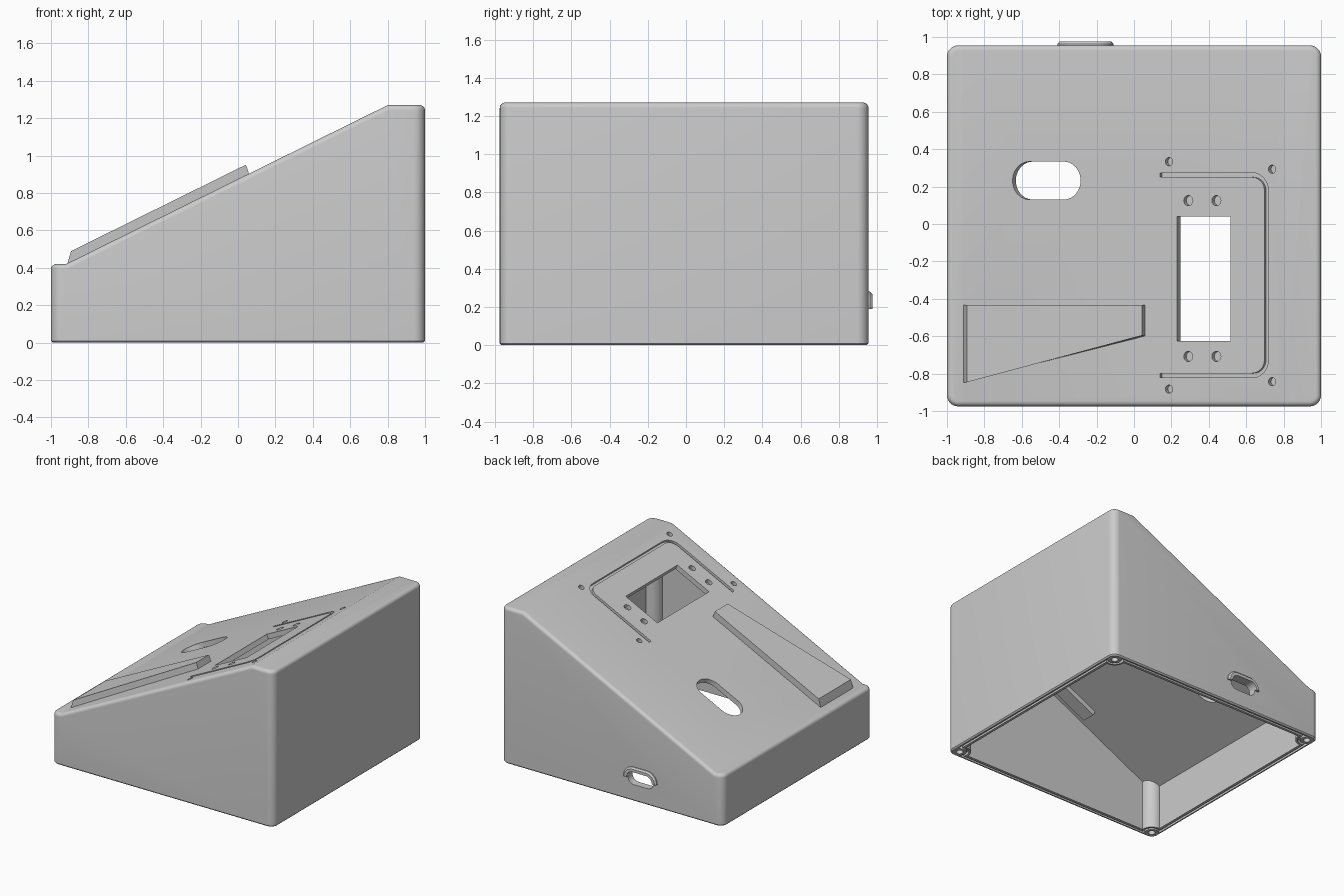
import bpy, bmesh
from math import sin, cos, pi, atan2, radians
from mathutils import Matrix, Vector

if "Cube" in bpy.data.objects:
    bpy.data.objects.remove(bpy.data.objects["Cube"])

K = (1.27 - 0.42) / (0.80 + 0.92)            # rise of the sloped panel
TH = atan2(1.27 - 0.42, 0.80 + 0.92)
C, S = cos(TH), sin(TH)
YC = -0.01                                    # middle of the shell in y
FLAT = Matrix.Identity(4)
SIDE = Matrix(((1, 0, 0, 0), (0, 0, 1, 0), (0, 1, 0, 0), (0, 0, 0, 1)))   # (x, z) profile along y
SLOPE = Matrix(((C, 0, -S, 0), (0, 1, 0, 0), (S, 0, C, 0.42 + 0.92 * K), (0, 0, 0, 1)))


def finish(name, bm):
    bmesh.ops.recalc_face_normals(bm, faces=bm.faces)
    me = bpy.data.meshes.new(name)
    bm.to_mesh(me)
    bm.free()
    ob = bpy.data.objects.new(name, me)
    bpy.context.collection.objects.link(ob)
    return ob


def prism_bm(pts, lo, hi, m):
    bm = bmesh.new()
    a = [bm.verts.new(m @ Vector((p[0], p[1], lo))) for p in pts]
    b = [bm.verts.new(m @ Vector((p[0], p[1], hi))) for p in pts]
    bm.faces.new(a)
    bm.faces.new(b)
    n = len(pts)
    for i in range(n):
        bm.faces.new((a[i], a[(i + 1) % n], b[(i + 1) % n], b[i]))
    bmesh.ops.recalc_face_normals(bm, faces=bm.faces)
    return bm


def prism(name, pts, lo, hi, m=FLAT):
    return finish(name, prism_bm(pts, lo, hi, m))


def arc(cx, cy, r, a0, a1, n=12):
    return [(cx + r * cos(radians(a0 + (a1 - a0) * i / n)),
             cy + r * sin(radians(a0 + (a1 - a0) * i / n))) for i in range(n + 1)]


def circle(cx, cy, r, n=32):
    return arc(cx, cy, r, 0, 360, n)[:-1]


def stadium(x0, x1, cy, r):
    return arc(x1 - r, cy, r, -90, 90) + arc(x0 + r, cy, r, 90, 270)


def strip(name, path, w, lo, hi, m=FLAT, closed=False):
    """Groove-shaped solid that follows a path."""
    p = [Vector(q) for q in path]
    n = len(p)
    bm = bmesh.new()
    rings = []
    for i in range(n):
        d0 = (p[i] - p[i - 1]).normalized() if closed or i else (p[1] - p[0]).normalized()
        d1 = (p[(i + 1) % n] - p[i]).normalized() if closed or i < n - 1 else d0
        t = (d0 + d1).normalized()
        nv = Vector((-t.y, t.x)) * (w / 2 / max(t.dot(d1), 0.5))
        rings.append([bm.verts.new(m @ Vector((q.x, q.y, z)))
                      for q, z in ((p[i] - nv, lo), (p[i] + nv, lo), (p[i] + nv, hi), (p[i] - nv, hi))])
    for i in range(n if closed else n - 1):
        a, b = rings[i], rings[(i + 1) % n]
        for k in range(4):
            bm.faces.new((a[k], a[(k + 1) % 4], b[(k + 1) % 4], b[k]))
    if not closed:
        bm.faces.new(rings[0])
        bm.faces.new(rings[-1])
    return finish(name, bm)


def cut(ob, cutter):
    mod = ob.modifiers.new("cut", 'BOOLEAN')
    mod.operation, mod.solver, mod.object = 'DIFFERENCE', 'EXACT', cutter
    with bpy.context.temp_override(object=ob, active_object=ob, selected_objects=[ob]):
        bpy.ops.object.modifier_apply(modifier=mod.name)
    bpy.data.objects.remove(cutter)


# outer shell with rounded corners and top edges
bm = prism_bm([(-1, 0), (1, 0), (1, 1.27), (0.80, 1.27), (-0.92, 0.42), (-1, 0.42)],
              -0.975, 0.955, SIDE)
up = [e for e in bm.edges if abs(e.verts[0].co.z - e.verts[1].co.z) > 0.1
      and abs(e.verts[0].co.x - e.verts[1].co.x) < 1e-4]
bmesh.ops.bevel(bm, geom=up, offset=0.06, segments=7, profile=0.5, affect='EDGES')


def rim(test):
    bm.normal_update()
    return [e for e in bm.edges if sum(test(f.normal.z) for f in e.link_faces) == 1]


bmesh.ops.bevel(bm, geom=rim(lambda z: z > 0.3), offset=0.028, segments=6, profile=0.5, affect='EDGES')
bmesh.ops.bevel(bm, geom=rim(lambda z: z < -0.9), offset=0.01, segments=1, affect='EDGES')
shell = finish("enclosure_shell", bm)

# hollow interior that leaves four corner screw posts
cavity = prism("cavity", [(-0.94, -0.1), (0.94, -0.1), (0.94, 1.225), (0.80, 1.225), (-0.94, 0.365)],
               -0.915, 0.895, SIDE)
corners = [(sx * 0.935, YC + sy * 0.90) for sx, sy in ((1, 1), (-1, 1), (-1, -1), (1, -1))]
for x, y in corners:
    cut(cavity, prism("post", circle(x, y, 0.085), -0.2, 1.4))
cut(shell, cavity)

# seal groove in the bottom rim, stepping inside each screw post
path = []
for k, (x, y) in enumerate(corners):
    path += arc(x, y, 0.06, -54 + 90 * k, -216 + 90 * k, 14)
cut(shell, strip("seal_groove", path, 0.018, -0.02, 0.025, closed=True))
for x, y in corners:
    cut(shell, prism("post_hole", circle(x, y, 0.026, 24), -0.02, 0.25))

# window and slot through the sloped panel
cut(shell, prism("window", [(x / C, y) for x, y in ((0.23, -0.625), (0.515, -0.625), (0.515, 0.04), (0.23, 0.04))],
                 -0.09, 0.1, SLOPE))
cut(shell, prism("slot", stadium(-0.65 / C, -0.285 / C, 0.232, 0.102), -0.09, 0.1, SLOPE))

# blind screw holes around the window
for x, y, r in [(x, y, 0.027) for x in (0.29, 0.44) for y in (0.125, -0.708)] + \
        [(0.187, 0.333, 0.022), (0.187, -0.883, 0.022), (0.738, 0.293, 0.022), (0.738, -0.843, 0.022)]:
    cut(shell, prism("screw_hole", circle(x / C, y, r, 24), -0.032, 0.1, SLOPE))

# U-shaped groove around the window
u0, u1, r = 0.14 / C, 0.708 / C, 0.085
path = [(u0, -0.81)] + arc(u1 - r, -0.81 + r, r, -90, 0, 8) + arc(u1 - r, 0.262 - r, r, 0, 90, 8) + [(u0, 0.262)]
cut(shell, strip("panel_groove", path, 0.024, -0.02, 0.05, SLOPE))

# cable opening in the back wall
cut(shell, prism("cable_opening", stadium(-0.375, -0.145, 0.19, 0.055), 0.85, 1.0, SIDE))

# arched hood over the cable opening
outer = arc(-0.20, 0.19, 0.09, 0, 90) + arc(-0.32, 0.19, 0.09, 90, 180)
inner = arc(-0.32, 0.19, 0.055, 180, 90) + arc(-0.20, 0.19, 0.055, 90, 0)
bm = prism_bm(outer + inner, 0.94, 0.975, SIDE)
lip = [e for e in bm.edges if all(v.co.y > 0.97 for v in e.verts)
       and all((Vector((min(max(v.co.x, -0.32), -0.20), 0.19)) - Vector((v.co.x, v.co.z))).length > 0.08
               for v in e.verts)]
bmesh.ops.bevel(bm, geom=lip, offset=0.012, segments=1, affect='EDGES')
hood = finish("cable_hood", bm)

# raised tapered pad on the slope
bm = bmesh.new()
top, base = [], []
for xb, xt, y in ((-0.918, -0.893, -0.85), (0.065, 0.042, -0.60), (0.065, 0.042, -0.432), (-0.918, -0.893, -0.432)):
    base.append(bm.verts.new((xb, y, 0.42 + (xb + 0.92) * K - 0.02)))
    yt = y if y > -0.5 else y + 0.004
    top.append(bm.verts.new((xt, yt, 0.42 + (xt + 0.92) * K + 0.056)))
bm.faces.new(base)
bm.faces.new(top)
for i in range(4):
    j = (i + 1) % 4
    bm.faces.new((base[i], base[j], top[j], top[i]))
pad = finish("tapered_pad", bm)

# mounting rib under the panel
rib = prism("mounting_rib", [(-0.26 / C, -0.85), (0.2 / C, -0.85), (0.2 / C, -0.74), (-0.26 / C, -0.74)],
            -0.08, -0.035, SLOPE)

# smooth the rounded parts, keep hard edges sharp
bpy.context.view_layer.update()
bpy.ops.object.select_all(action='DESELECT')
for ob in (shell, hood, pad, rib):
    ob.select_set(True)
bpy.context.view_layer.objects.active = shell
bpy.ops.object.shade_smooth_by_angle(angle=radians(20))
